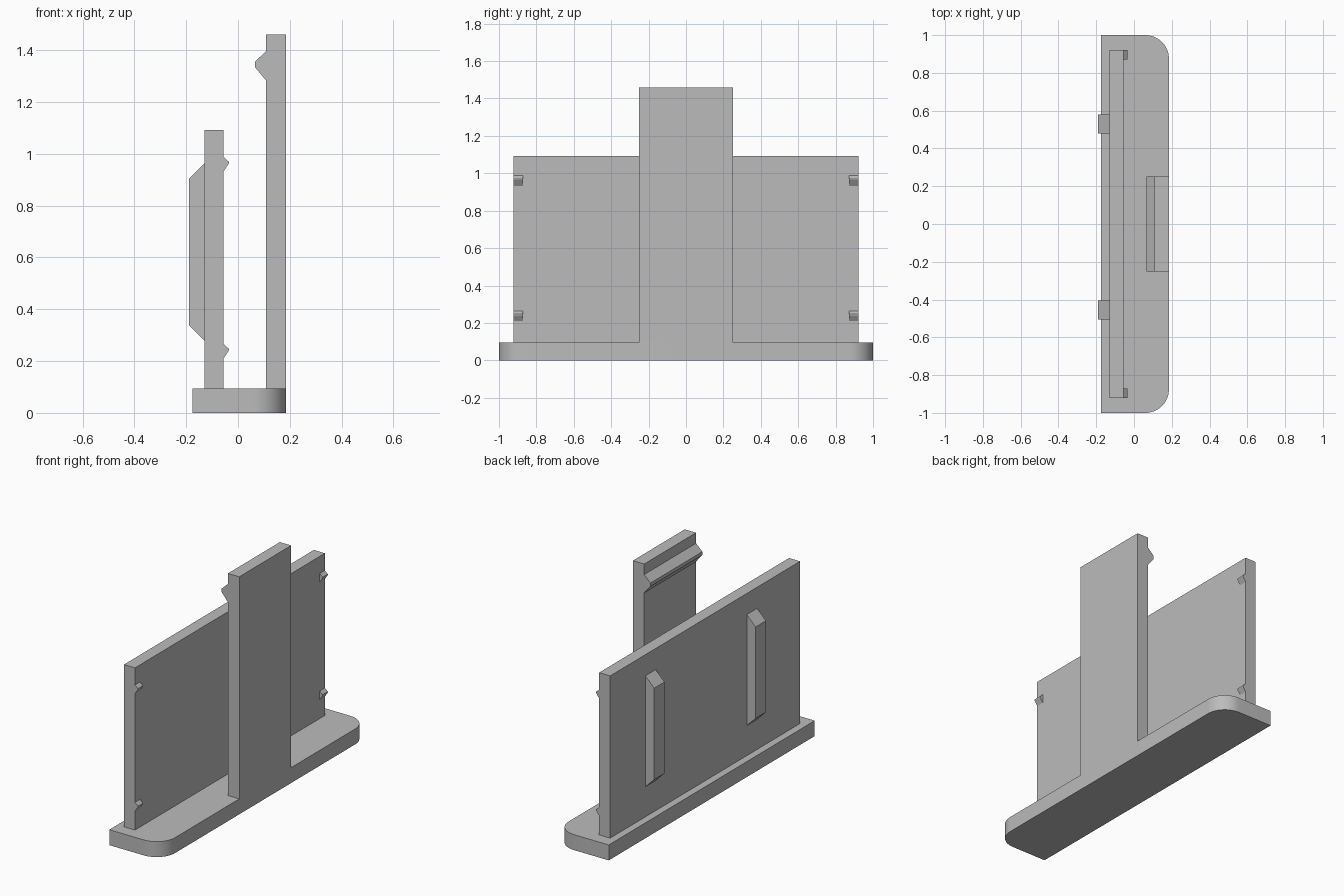
import bpy
import bmesh
from math import sin, cos, pi
from mathutils import Vector

cube = bpy.data.objects.get("Cube")
if cube:
    bpy.data.objects.remove(cube, do_unlink=True)

GREY = (0.5, 0.5, 0.5, 1.0)
grey = bpy.data.materials.new("plain grey")
grey.use_nodes = True
grey.diffuse_color = GREY
grey.node_tree.nodes["Principled BSDF"].inputs["Base Color"].default_value = GREY


def extrude(name, points, offset):
    """Extrude a closed outline of 3D points along an offset."""
    mesh = bpy.data.meshes.new(name)
    bm = bmesh.new()
    face = bm.faces.new([bm.verts.new(p) for p in points])
    result = bmesh.ops.extrude_face_region(bm, geom=[face], use_keep_orig=True)
    top = [v for v in result["geom"] if isinstance(v, bmesh.types.BMVert)]
    bmesh.ops.translate(bm, verts=top, vec=Vector(offset))
    bmesh.ops.recalc_face_normals(bm, faces=bm.faces)
    bm.to_mesh(mesh)
    bm.free()
    mesh.materials.append(grey)
    obj = bpy.data.objects.new(name, mesh)
    bpy.context.collection.objects.link(obj)
    return obj


def side_profile(name, xz, y0, y1):
    """Extrude an x-z outline from y0 to y1."""
    return extrude(name, [(x, y0, z) for x, z in xz], (0, y1 - y0, 0))


BASE_TOP = 0.095
BACK, FRONT = -0.175, 0.185
WALL_BACK, WALL_FRONT = -0.13, -0.055
WALL_Y = 0.922
RADIUS = 0.125

# Base plate, with two rounded corners on the clip side
outline = [(BACK, -1, 0)]
for side in (-1, 1):
    for i in range(17):
        a = pi / 2 * i / 16
        if side < 0:
            a = pi / 2 - a
        outline.append((FRONT - RADIUS + RADIUS * cos(a),
                        side * (1 - RADIUS + RADIUS * sin(a)), 0))
outline.append((BACK, 1, 0))
base = extrude("base_plate", outline, (0, 0, BASE_TOP))
bpy.context.view_layer.objects.active = base
base.select_set(True)
bpy.ops.object.shade_smooth_by_angle()
base.select_set(False)

# Upright panel
side_profile("upright_panel",
             [(WALL_BACK, BASE_TOP), (WALL_FRONT, BASE_TOP),
              (WALL_FRONT, 1.092), (WALL_BACK, 1.092)], -WALL_Y, WALL_Y)

# Clip arm with its full-width hook
side_profile("clip_arm",
             [(FRONT, BASE_TOP), (FRONT, 1.46), (0.108, 1.46), (0.108, 1.395),
              (0.065, 1.355), (0.065, 1.335), (0.108, 1.283),
              (0.108, BASE_TOP)], -0.252, 0.252)

# Ribs on the outer face of the panel
for label, y in (("left", 0.53), ("right", -0.455)):
    side_profile(f"{label}_rib",
                 [(WALL_BACK, 0.28), (-0.19, 0.34), (-0.19, 0.902),
                  (WALL_BACK, 0.962)], y - 0.05, y + 0.05)

# Small catches near the corners of the panel's inner face
for level, z in (("lower", 0.245), ("upper", 0.967)):
    for label, y in (("back", WALL_Y), ("front", -WALL_Y)):
        inner = y * (1 - 0.05 / WALL_Y)
        side_profile(f"{level}_{label}_catch",
                     [(WALL_FRONT, z - 0.034), (-0.035, z - 0.004),
                      (-0.035, z + 0.002), (WALL_FRONT, z + 0.02)], inner, y)
